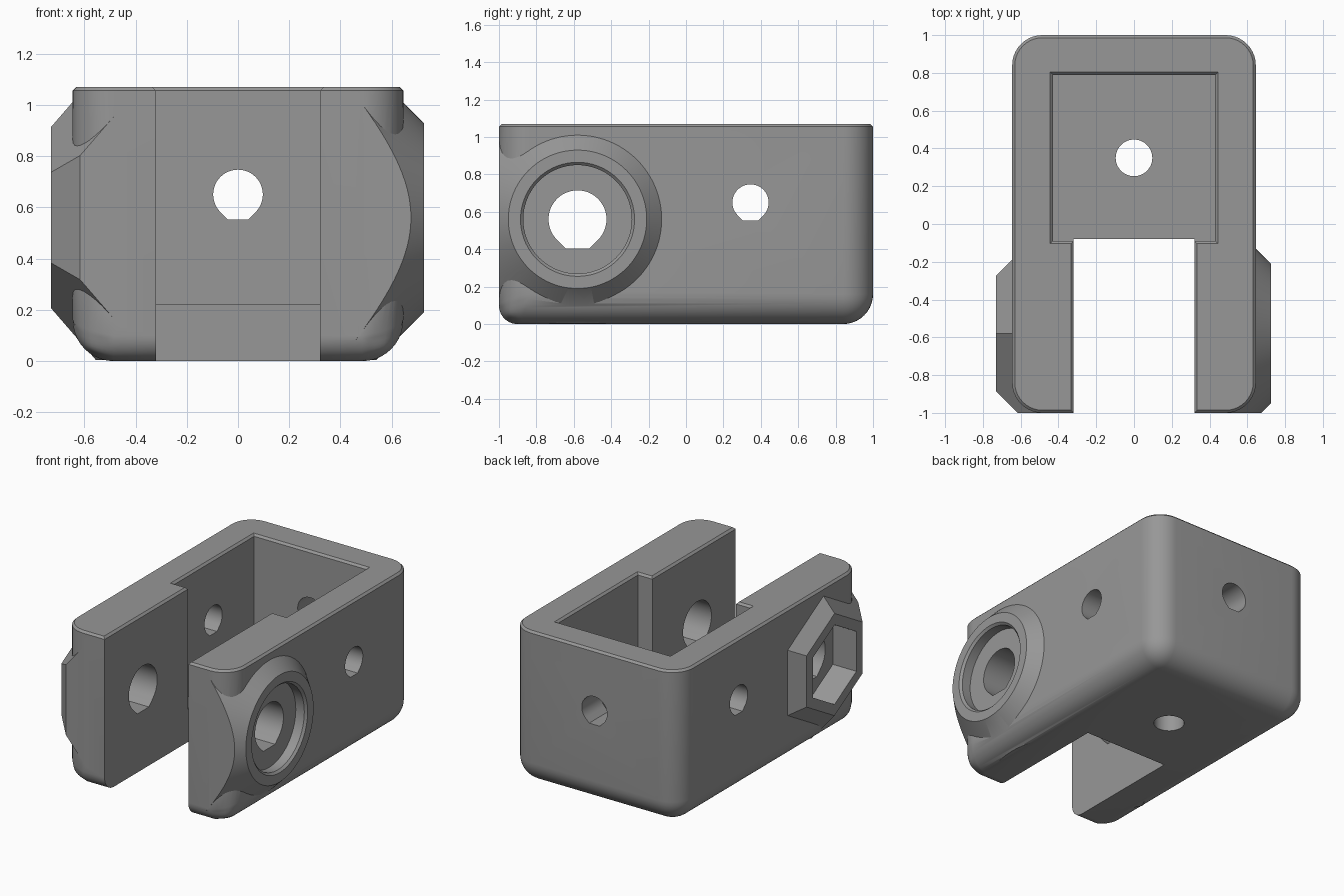
import bpy, bmesh, math

if "Cube" in bpy.data.objects:
    bpy.data.objects.remove(bpy.data.objects["Cube"])

W, L, H = 0.645, 1.0, 1.07        # half width, half length, height
AY, AZ = -0.58, 0.56              # axle position
R = 0.16                          # outer corner radius


def add(name, bm):
    bmesh.ops.recalc_face_normals(bm, faces=bm.faces)
    me = bpy.data.meshes.new(name)
    bm.to_mesh(me)
    bm.free()
    ob = bpy.data.objects.new(name, me)
    bpy.context.collection.objects.link(ob)
    return ob


def loft(name, axis, sections):
    """Solid through (position, 2D outline) sections along an axis."""
    place = {'x': lambda a, p: (a, p[0], p[1]),
             'y': lambda a, p: (p[0], a, p[1]),
             'z': lambda a, p: (p[0], p[1], a)}[axis]
    bm = bmesh.new()
    rings = [[bm.verts.new(place(a, p)) for p in pts] for a, pts in sections]
    n = len(rings[0])
    for r0, r1 in zip(rings, rings[1:]):
        for i in range(n):
            j = (i + 1) % n
            bm.faces.new((r0[i], r0[j], r1[j], r1[i]))
    bm.faces.new(rings[0])
    bm.faces.new(rings[-1])
    return add(name, bm)


def box(name, x0, x1, y0, y1, z0, z1):
    return loft(name, 'z', [(z, [(x0, y0), (x1, y0), (x1, y1), (x0, y1)]) for z in (z0, z1)])


def ngon(u, v, r, n):
    # first corner points up
    return [(u + r * math.sin(2 * math.pi * i / n), v + r * math.cos(2 * math.pi * i / n))
            for i in range(n)]


def flat_hole(u, v, r, n=36):
    # round hole with tangent sides running to a flat bottom
    arc = [math.radians(-45 + 270 * i / n) for i in range(n + 1)]
    t = r * math.tan(math.pi / 8)
    return [(u + r * math.cos(a), v + r * math.sin(a)) for a in arc] + [(u - t, v - r), (u + t, v - r)]


def apply(ob, mod):
    bpy.context.view_layer.objects.active = ob
    bpy.ops.object.modifier_apply(modifier=mod.name)


def boolean(ob, other, op):
    m = ob.modifiers.new(op, 'BOOLEAN')
    m.operation, m.solver, m.object = op, 'EXACT', other
    apply(ob, m)
    bpy.data.objects.remove(other)


# Body block: rounded vertical and bottom edges, tighter at the front bottom
body = box("bracket_body", -W, W, -L, L, 0, H)
bm = bmesh.new()
bm.from_mesh(body.data)
weight = bm.edges.layers.float.new("bevel_weight_edge")
for e in bm.edges:
    a, b = (v.co for v in e.verts)
    if a.z > H - 0.01 and b.z > H - 0.01:
        continue
    front_bottom = max(a.z, b.z) < 0.01 and max(a.y, b.y) < 0
    e[weight] = 0.62 if front_bottom else 1.0
bm.to_mesh(body.data)
bm.free()
bev = body.modifiers.new("rounding", 'BEVEL')
bev.limit_method, bev.width, bev.segments = 'WEIGHT', R, 10
apply(body, bev)

# Axle bosses: round cone on the right, hexagonal cone on the left
c30 = math.cos(math.pi / 6)
bosses = [
    loft("round_boss", 'x', [(0.46, ngon(AY, AZ, 0.37 + 0.265, 96)), (0.725, ngon(AY, AZ, 0.37, 96))]),
    loft("hex_boss", 'x', [(-0.46, ngon(AY, AZ, (0.306 + 0.27) / c30, 6)),
                           (-0.73, ngon(AY, AZ, 0.306 / c30, 6))]),
]
for boss in bosses:
    boolean(boss, box("clip", -1, 1, -L, 0.5, 0.004, H - 0.02), 'INTERSECT')
    boolean(body, boss, 'UNION')

# Fork slot and inner pocket
boolean(body, box("slot", -0.32, 0.32, -1.2, -0.08, -0.2, 1.3), 'DIFFERENCE')
boolean(body, box("pocket", -0.43, 0.43, -0.09, 0.79, 0.222, 1.3), 'DIFFERENCE')

# Small chamfer round the top rim
bm = bmesh.new()
bm.from_mesh(body.data)
bmesh.ops.remove_doubles(bm, verts=bm.verts, dist=1e-5)
rim = [e for e in bm.edges if all(v.co.z > H - 0.001 for v in e.verts)
       and min(abs(f.normal.z) for f in e.link_faces) < 0.5]
bmesh.ops.bevel(bm, geom=rim, offset=0.014, segments=1, affect='EDGES')
bm.to_mesh(body.data)
bm.free()

# Screw head and nut recesses, axle hole, wall holes and floor hole
cutters = [
    loft("head_recess", 'x', [(0.645, ngon(AY, AZ, 0.29, 72)), (0.71, ngon(AY, AZ, 0.29, 72)),
                              (0.725, ngon(AY, AZ, 0.305, 72)), (0.8, ngon(AY, AZ, 0.305, 72))]),
    loft("nut_recess", 'x', [(x, ngon(AY, AZ, 0.275, 6)) for x in (-0.9, -0.55)]),
    loft("axle_hole", 'x', [(x, flat_hole(AY, AZ, 0.155)) for x in (-1, 1)]),
    loft("side_holes", 'x', [(x, flat_hole(0.345, 0.65, 0.097)) for x in (-1, 1)]),
    loft("back_hole", 'y', [(y, flat_hole(0, 0.65, 0.097)) for y in (0.5, 1.2)]),
    loft("floor_hole", 'z', [(z, ngon(0, 0.35, 0.097, 48)) for z in (-0.2, 0.5)]),
]
for c in cutters:
    boolean(body, c, 'DIFFERENCE')

# Shading and colour
bpy.ops.object.select_all(action='DESELECT')
body.select_set(True)
bpy.context.view_layer.objects.active = body
bpy.ops.object.shade_smooth_by_angle(angle=math.radians(25))
grey = bpy.data.materials.new("mid grey")
grey.diffuse_color = (0.31, 0.31, 0.31, 1)
grey.use_nodes = True
grey.node_tree.nodes["Principled BSDF"].inputs["Base Color"].default_value = grey.diffuse_color
body.data.materials.clear()
body.data.materials.append(grey)
for p in body.data.polygons:
    p.material_index = 0
